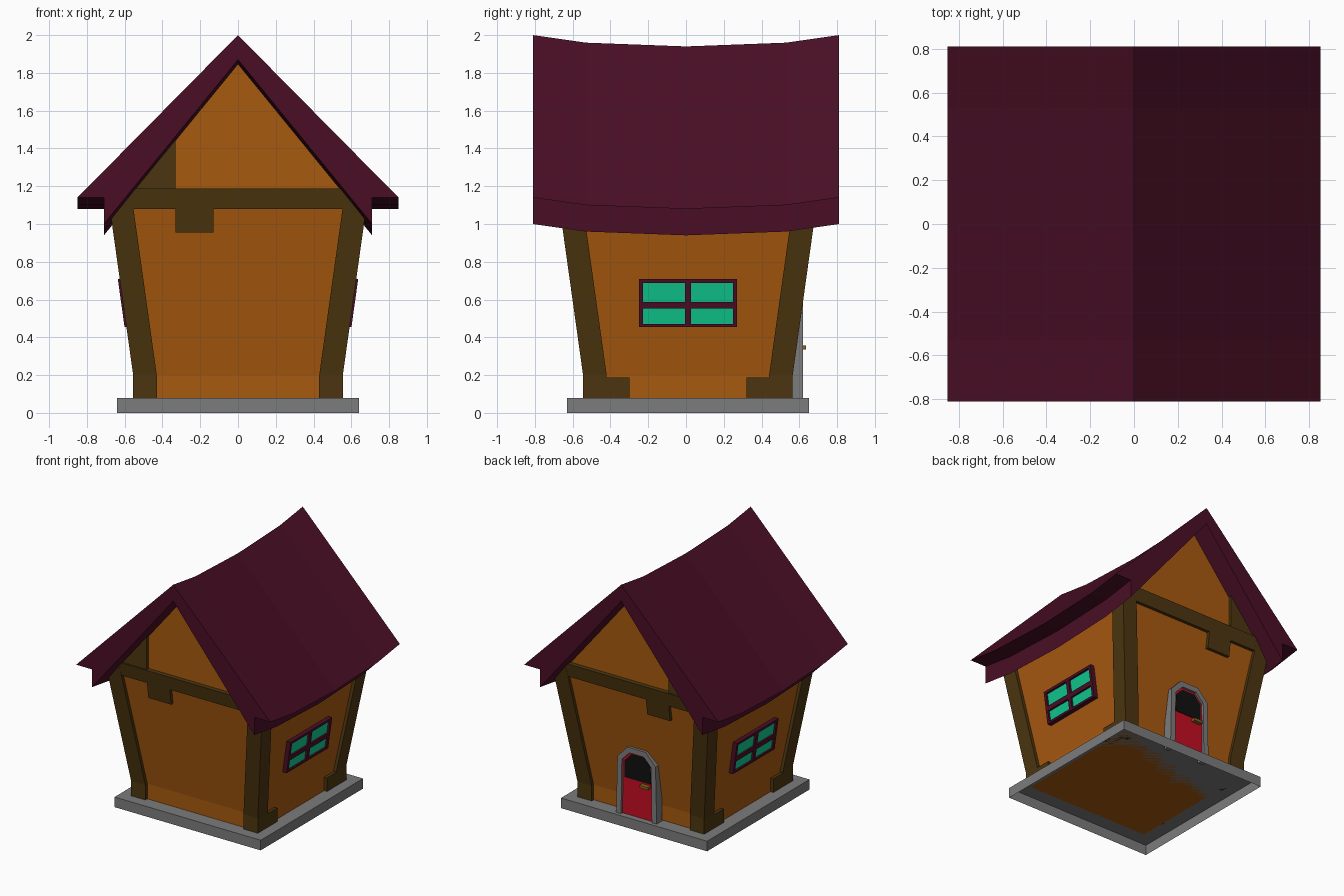
import bpy, bmesh

if "Cube" in bpy.data.objects:
    bpy.data.objects.remove(bpy.data.objects["Cube"])

YC = 0.01            # the house body sits slightly behind centre


def material(name, *rgb):
    m = bpy.data.materials.new(name)
    m.diffuse_color = (*rgb, 1)
    m.use_nodes = True
    m.node_tree.nodes["Principled BSDF"].inputs["Base Color"].default_value = m.diffuse_color
    return m


ORANGE = material("orange_plaster", 0.39, 0.10, 0.005)
WOOD = material("dark_wood", 0.073, 0.036, 0.005)
MAROON = material("maroon", 0.068, 0.0045, 0.018)
STONE = material("grey_stone", 0.20, 0.20, 0.20)
TEAL = material("teal_glass", 0.005, 0.58, 0.27)
RED = material("red_door", 0.56, 0.004, 0.016)
BLACK = material("black_glass", 0.005, 0.005, 0.005)
BRASS = material("brass", 0.27, 0.12, 0.012)


def loft(name, rings, mat, open_start=False):
    """Skin a list of equal-sized point rings and cap the ends."""
    bm = bmesh.new()
    vs = [[bm.verts.new(p) for p in r] for r in rings]
    n = len(rings[0])
    for a, b in zip(vs, vs[1:]):
        for i in range(n):
            bm.faces.new((a[i], a[(i + 1) % n], b[(i + 1) % n], b[i]))
    bm.faces.new(vs[-1])
    start = bm.faces.new(vs[0])
    bmesh.ops.recalc_face_normals(bm, faces=bm.faces)
    if open_start:
        bm.faces.remove(start)
    me = bpy.data.meshes.new(name)
    bm.to_mesh(me)
    bm.free()
    me.materials.append(mat)
    ob = bpy.data.objects.new(name, me)
    bpy.context.collection.objects.link(ob)
    return ob


def rect(x0, x1, y0, y1, z):
    return [(x0, y0 + YC, z), (x1, y0 + YC, z), (x1, y1 + YC, z), (x0, y1 + YC, z)]


def extrude_y(name, pts, y0, y1, mat):
    return loft(name, [[(x, y, z) for x, z in pts] for y in (y0, y1)], mat)


def half(z):
    """Half width of the flaring timber frame at height z."""
    return 0.555 + 0.14 * max(0, z - 0.2)


# stone base, open underneath
loft("stone_base", [rect(-0.64, 0.64, -0.64, 0.64, z) for z in (0, 0.08)], STONE, True)

# flaring walls that close to a gable ridge
INSET = 0.025
rings = []
for z in (0.08, 0.2, 1.1):
    h = half(z) - INSET
    rings.append(rect(-h, h, -h, h, z))
rings.append(rect(-0.001, 0.001, -h, h, 1.9))
loft("walls", rings, ORANGE)

# sagging roof
roof = [(0, 2), (0.85, 1.14), (0.71, 1.14), (0.71, 1.0), (0, 1.87),
        (-0.71, 1.0), (-0.71, 1.14), (-0.85, 1.14)]
sag = [(-0.81, 0), (-0.53, 0.04), (0, 0.06), (0.53, 0.04), (0.81, 0)]
loft("roof", [[(x, y, z - d) for x, z in roof] for y, d in sag], MAROON)

# corner posts with foot brackets along the side walls
for sx in (-1, 1):
    for sy in (-1, 1):
        rings = []
        for z in (0.08, 0.2, 1.2):
            o, i = half(z), half(z) - 0.125
            rings.append(rect(sx * i, sx * o, sy * i, sy * o, z))
        loft("corner_post", rings, WOOD)
        loft("foot_bracket", [rect(sx * 0.48, sx * 0.555, sy * 0.31, sy * 0.45, z)
                              for z in (0.08, 0.187)], WOOD)

# gable beams and corner panels on front and back
beam = [(-0.62, 1.08), (-0.33, 1.08), (-0.33, 0.955), (-0.13, 0.955), (-0.13, 1.08),
        (0.62, 1.08), (0.56, 1.187), (-0.56, 1.187)]
panel = [(-0.33, 1.17), (-0.33, 1.5), (-0.63, 1.16), (-0.6, 1.12)]
for s in (-1, 1):
    loft("gable_beam", [[(x, YC + s * (half(z) - d), z) for x, z in beam]
                        for d in (0.06, 0.001)], WOOD)
    extrude_y("gable_panel", panel, YC + s * 0.62, YC + s * 0.68, WOOD)


# side windows, tilted with the walls
def window_bar(name, s, y0, y1, z0, z1, d0, d1, mat):
    loft(name, [[(s * (half(z) + d), y + YC, z) for y, z in
                 ((y0, z0), (y1, z0), (y1, z1), (y0, z1))] for d in (d0, d1)], mat)


for s in (-1, 1):
    window_bar("window_glass", s, -0.25, 0.25, 0.465, 0.70, -0.03, -0.005, TEAL)
    for y, w in ((-0.249, 0.011), (0, 0.016), (0.249, 0.011)):
        window_bar("window_upright", s, y - w, y + w, 0.456, 0.708, -0.03, 0.01, MAROON)
    for z, w in ((0.463, 0.008), (0.570, 0.018), (0.698, 0.010)):
        window_bar("window_crossbar", s, -0.26, 0.26, z - w, z + w, -0.03, 0.01, MAROON)


# arched back door
def arch(right):
    return right + [(-x, z) for x, z in reversed(right)]


outer = arch([(0.178, 0.05), (0.167, 0.53), (0.08, 0.622)])
inner = arch([(0.135, 0.05), (0.128, 0.512), (0.062, 0.58)])
loft("door_frame", [[(ox, 0.62, oz), (ox, 0.55, oz), (ix, 0.55, iz), (ix, 0.62, iz)]
                    for (ox, oz), (ix, iz) in zip(outer, inner)], STONE)
leaf = arch([(0.137, 0.08), (0.13, 0.513), (0.063, 0.582)])
extrude_y("door", leaf, 0.55, 0.602, RED)
glass = arch([(0.115, 0.37), (0.112, 0.505), (0.055, 0.565)])
extrude_y("door_glass", glass, 0.60, 0.606, BLACK)
handle = [(-0.11, 0.335), (-0.035, 0.335), (-0.035, 0.356), (-0.11, 0.356)]
extrude_y("door_handle", handle, 0.60, 0.634, BRASS)
